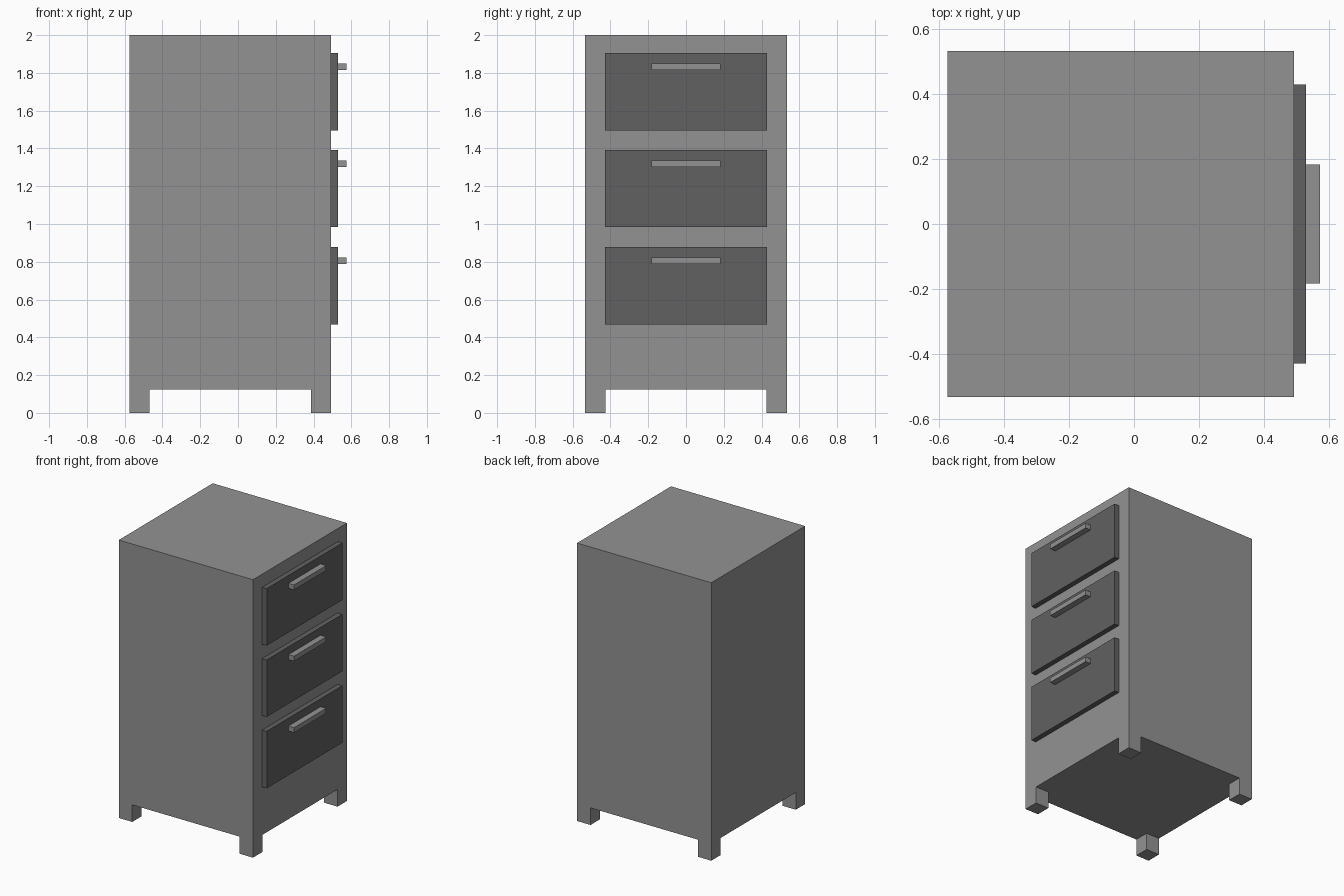
import bpy, bmesh
from mathutils import Vector

if "Cube" in bpy.data.objects:
    bpy.data.objects.remove(bpy.data.objects["Cube"])

# Main dimensions
BACK, FRONT, HALF = -0.575, 0.493, 0.534   # cabinet extents (x, x, +-y)
FLOOR, TOP, LEG = 0.123, 2.0, 0.107        # underside, top, leg width


def material(name, value):
    m = bpy.data.materials.new(name)
    m.diffuse_color = (value, value, value, 1)
    m.use_nodes = True
    m.node_tree.nodes["Principled BSDF"].inputs["Base Color"].default_value = m.diffuse_color
    return m


grey = material("mid grey", 0.29)
dark = material("dark grey", 0.12)


def box_mesh(lo, hi):
    lo, hi = Vector(lo), Vector(hi)
    bm = bmesh.new()
    bmesh.ops.create_cube(bm, size=1)
    size, mid = hi - lo, (lo + hi) / 2
    for v in bm.verts:
        v.co = Vector(a * b for a, b in zip(v.co, size)) + mid
    return bm


def finish(bm, name, mat):
    bmesh.ops.recalc_face_normals(bm, faces=bm.faces[:])
    me = bpy.data.meshes.new(name)
    bm.to_mesh(me)
    bm.free()
    me.materials.append(mat)
    ob = bpy.data.objects.new(name, me)
    bpy.context.collection.objects.link(ob)
    return ob


# Cabinet body: cut the box near its corners, then pull the legs down
bm = box_mesh((BACK, -HALF, FLOOR), (FRONT, HALF, TOP))
cuts = [((BACK + LEG, 0, 0), (1, 0, 0)), ((FRONT - LEG, 0, 0), (1, 0, 0)),
        ((0, LEG - HALF, 0), (0, 1, 0)), ((0, HALF - LEG, 0), (0, 1, 0))]
for co, no in cuts:
    bmesh.ops.bisect_plane(bm, geom=bm.verts[:] + bm.edges[:] + bm.faces[:],
                           plane_co=co, plane_no=no)
mid_x = (BACK + FRONT) / 2
corners = []
for f in bm.faces:
    c = f.calc_center_median()
    if (c.z < FLOOR + 0.001 and abs(c.y) > HALF - LEG
            and abs(c.x - mid_x) > (FRONT - BACK) / 2 - LEG):
        corners.append(f)
ext = bmesh.ops.extrude_face_region(bm, geom=corners)
for g in ext["geom"]:
    if isinstance(g, bmesh.types.BMVert):
        g.co.z = 0
bmesh.ops.dissolve_limit(bm, angle_limit=0.01, verts=bm.verts[:], edges=bm.edges[:])
finish(bm, "cabinet_body", grey)

# Three drawer fronts, each with a bar handle
for i, z in enumerate((0.469, 0.983, 1.496)):
    finish(box_mesh((FRONT, -0.43, z), (0.53, 0.43, z + 0.41)),
           f"drawer_front_{i + 1}", dark)
    finish(box_mesh((0.53, -0.183, z + 0.318), (0.574, 0.183, z + 0.354)),
           f"drawer_handle_{i + 1}", grey)
